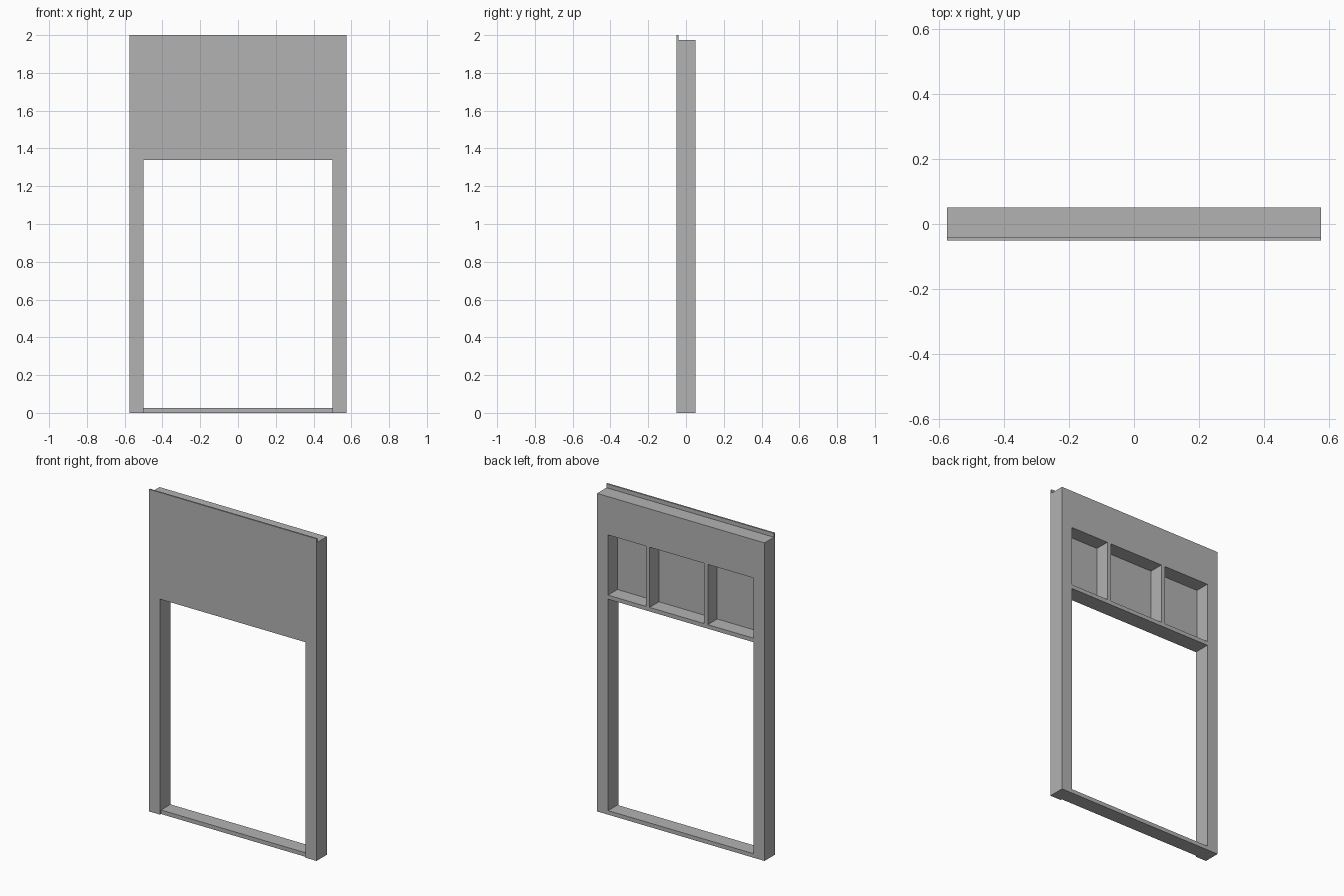
import bpy
import bmesh
from mathutils import Matrix, Vector

default_cube = bpy.data.objects.get("Cube")
if default_cube:
    bpy.data.objects.remove(default_cube, do_unlink=True)

# Overall sizes
HALF_W, HALF_D = 0.575, 0.051
FRAME_TOP, SHEET_TOP = 1.975, 2.0
SHEET_BACK = -0.041
OPEN_HALF, OPEN_TOP = 0.5, 1.338
BOARD = 0.025
BAY_TOP = 1.737
STUDS = (-0.173, 0.227)

grey = bpy.data.materials.new("plain grey")
grey.use_nodes = True
colour = (0.45, 0.45, 0.45, 1)
grey.diffuse_color = colour
grey.node_tree.nodes["Principled BSDF"].inputs["Base Color"].default_value = colour


def box(name, low, high):
    """Box object between two corners."""
    low, high = Vector(low), Vector(high)
    bm = bmesh.new()
    bmesh.ops.create_cube(bm, size=1, matrix=Matrix.Translation((low + high) / 2)
                          @ Matrix.Diagonal((high - low).to_4d()))
    mesh = bpy.data.meshes.new(name)
    bm.to_mesh(mesh)
    bm.free()
    mesh.materials.append(grey)
    obj = bpy.data.objects.new(name, mesh)
    bpy.context.scene.collection.objects.link(obj)
    return obj


def cut(obj, x0, x1, z0, z1):
    """Cut a rectangular hole from front to back, then drop the cutter."""
    cutter = box("cutter", (x0, -1, z0), (x1, 1, z1))
    cutter.hide_render = True
    mod = obj.modifiers.new("opening", 'BOOLEAN')
    mod.operation = 'DIFFERENCE'
    mod.solver = 'EXACT'
    mod.object = cutter
    bpy.context.view_layer.objects.active = obj
    bpy.ops.object.modifier_apply(modifier=mod.name)
    bpy.data.objects.remove(cutter, do_unlink=True)


# Wall frame: posts, bottom plate, header, and short studs between three bays
frame = box("wall_frame", (-HALF_W, SHEET_BACK, 0), (HALF_W, HALF_D, FRAME_TOP))
cut(frame, -OPEN_HALF, OPEN_HALF, BOARD, OPEN_TOP)
starts = [-OPEN_HALF] + [x + BOARD / 2 for x in STUDS]
ends = [x - BOARD / 2 for x in STUDS] + [OPEN_HALF]
for x0, x1 in zip(starts, ends):
    cut(frame, x0, x1, OPEN_TOP + BOARD, BAY_TOP)

# Thin front sheet, open all the way down to the floor
sheet = box("front_sheathing", (-HALF_W, -HALF_D, 0), (HALF_W, SHEET_BACK, SHEET_TOP))
cut(sheet, -OPEN_HALF, OPEN_HALF, -1, OPEN_TOP)
